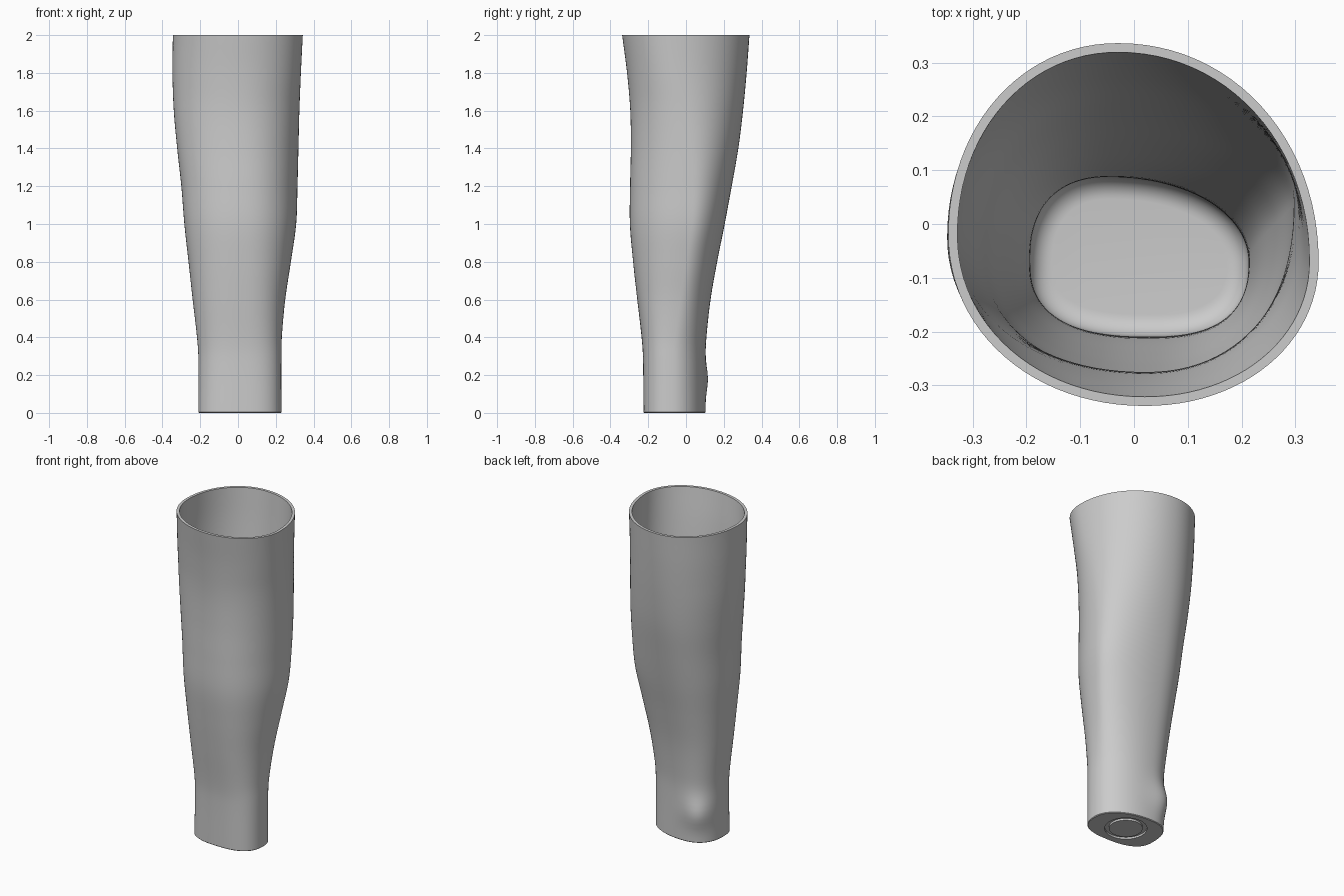
import bpy
import bmesh
import math
from mathutils import Vector

cube = bpy.data.objects.get("Cube")
if cube:
    bpy.data.objects.remove(cube, do_unlink=True)

SEGMENTS = 96
LEVELS = 64
HEIGHT = 2.0
WALL = 0.017
FLOOR = 0.03
FILLET = 0.04

# Profile stations: height, left edge, right edge, front, back, y of widest point on the +x side
STATIONS = [
    (0.0, -0.21, 0.23, -0.225, 0.103, -0.07),
    (0.3, -0.21, 0.23, -0.228, 0.103, -0.07),
    (0.4, -0.217, 0.232, -0.235, 0.108, -0.06),
    (0.6, -0.24, 0.25, -0.258, 0.13, -0.03),
    (0.8, -0.262, 0.28, -0.28, 0.165, 0.0),
    (1.0, -0.284, 0.308, -0.297, 0.205, 0.03),
    (1.2, -0.3, 0.315, -0.296, 0.242, 0.04),
    (1.4, -0.322, 0.32, -0.292, 0.277, 0.03),
    (1.6, -0.34, 0.325, -0.295, 0.302, 0.0),
    (1.8, -0.347, 0.333, -0.312, 0.321, -0.04),
    (2.0, -0.345, 0.343, -0.338, 0.336, -0.07),
]
# Roundness exponent of each quadrant at the wrist, counterclockwise from +x
WRIST_SHAPE = (2.05, 2.45, 2.6, 2.6)
BUMP_CENTRE = Vector((-0.13, 0.08, 0.18))


def mix(a, b, t):
    return a + (b - a) * t


def station_at(z):
    """Smoothly interpolate the profile stations at height z."""
    i = 0
    while i < len(STATIONS) - 2 and z > STATIONS[i + 1][0]:
        i += 1

    def slope(k, c):
        lo, hi = STATIONS[max(k - 1, 0)], STATIONS[min(k + 1, len(STATIONS) - 1)]
        return (hi[c] - lo[c]) / (hi[0] - lo[0])

    a, b = STATIONS[i], STATIONS[i + 1]
    span = b[0] - a[0]
    t = (z - a[0]) / span
    h = t * t * (3 - 2 * t)
    return [mix(a[c], b[c], h)
            + span * slope(i, c) * t * (1 - t) ** 2
            - span * slope(i + 1, c) * t * t * (1 - t)
            for c in range(1, 6)]


def section(z, inset=0.0, shape_z=None):
    """Closed outline at height z, pulled inward by inset."""
    sz = z if shape_z is None else shape_z
    left, right, front, back, y_right = station_at(sz)
    left, front = left + inset, front + inset
    right, back = right - inset, back - inset
    t = sz / HEIGHT
    y_left = mix(-0.08, -0.02, t)
    x_back = mix(-0.04, -0.03, t)
    x_front = mix(0.03, 0.02, t)
    quadrants = [(x_back, y_right, right, back), (x_back, y_left, left, back),
                 (x_front, y_left, left, front), (x_front, y_right, right, front)]
    points = []
    for i in range(SEGMENTS):
        angle = 2 * math.pi * i / SEGMENTS
        q = i * 4 // SEGMENTS
        cx, cy, ex, ey = quadrants[q]
        power = 2 / mix(WRIST_SHAPE[q], 2.05, min(1, t * 1.2))
        p = Vector((cx + (ex - cx) * abs(math.cos(angle)) ** power,
                    cy + (ey - cy) * abs(math.sin(angle)) ** power, z))
        # wrist bone bump
        d = p - BUMP_CENTRE
        swell = 0.028 * math.exp(-d.length_squared / (2 * 0.065 ** 2))
        points.append(p + Vector((-0.6, 0.8, 0)) * swell)
    return points


def circle(radius, z):
    return [Vector((0.01 + radius * math.cos(2 * math.pi * i / SEGMENTS),
                    -0.06 + radius * math.sin(2 * math.pi * i / SEGMENTS), z))
            for i in range(SEGMENTS)]


# Base with a ring groove, outer wall, rim, inner wall, rounded floor
rings = [circle(0.095, 0), circle(0.095, 0.012), circle(0.12, 0.012), circle(0.12, 0)]
rings += [section(0, 0.004), section(0.004)]
rings += [section(mix(0.03, HEIGHT, k / LEVELS)) for k in range(LEVELS + 1)]
inner_bottom = FLOOR + FILLET
rings += [section(mix(HEIGHT, inner_bottom, k / LEVELS), WALL) for k in range(LEVELS + 1)]
for k in range(1, 9):
    a = math.pi / 2 * k / 8
    rings.append(section(inner_bottom - FILLET * math.sin(a),
                         WALL + FILLET * (1 - math.cos(a)), inner_bottom))

bm = bmesh.new()
loops = [[bm.verts.new(p) for p in ring] for ring in rings]
for low, high in zip(loops, loops[1:]):
    for i in range(SEGMENTS):
        j = (i + 1) % SEGMENTS
        bm.faces.new((low[i], low[j], high[j], high[i]))
bm.faces.new(list(reversed(loops[0])))
bm.faces.new(loops[-1])
bmesh.ops.recalc_face_normals(bm, faces=bm.faces)

mesh = bpy.data.meshes.new("forearm_shell")
bm.to_mesh(mesh)
bm.free()
shell = bpy.data.objects.new("forearm_shell", mesh)
bpy.context.collection.objects.link(shell)

# Plain grey material
grey = bpy.data.materials.new("plain_grey")
grey.use_nodes = True
colour = (0.6, 0.6, 0.6, 1)
grey.diffuse_color = colour
for node in grey.node_tree.nodes:
    if node.type == "BSDF_PRINCIPLED":
        node.inputs["Base Color"].default_value = colour
mesh.materials.append(grey)

bpy.ops.object.select_all(action="DESELECT")
shell.select_set(True)
bpy.context.view_layer.objects.active = shell
bpy.ops.object.shade_smooth_by_angle(angle=math.radians(40))
